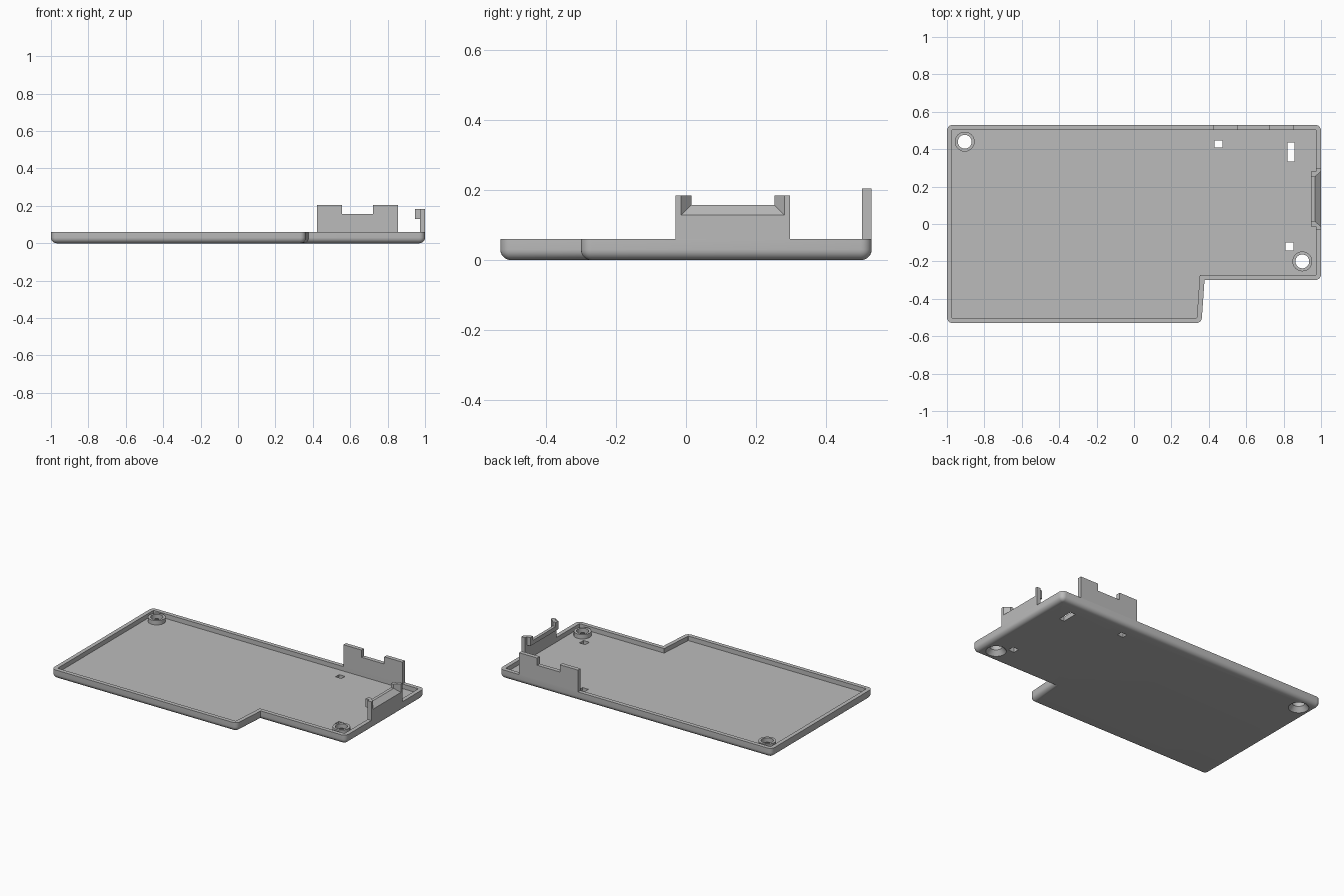
import bpy, bmesh, math
from mathutils import Vector

old = bpy.data.objects.get("Cube")
if old:
    bpy.data.objects.remove(old, do_unlink=True)

grey = bpy.data.materials.new("plain grey")
grey.use_nodes = True
COLOUR = (0.5, 0.5, 0.5, 1)
grey.diffuse_color = COLOUR
grey.node_tree.nodes["Principled BSDF"].inputs["Base Color"].default_value = COLOUR

WALL, FLOOR, RIM, ROUND = 0.027, 0.03, 0.06, 0.03


def loft(name, rings):
    """Closed solid through rings that share one vertex count."""
    bm = bmesh.new()
    loops = [[bm.verts.new(p) for p in ring] for ring in rings]
    n = len(loops[0])
    for a, b in zip(loops, loops[1:]):
        for i in range(n):
            j = (i + 1) % n
            bm.faces.new((a[i], a[j], b[j], b[i]))
    bm.faces.new(loops[0][::-1])
    bm.faces.new(loops[-1])
    bmesh.ops.recalc_face_normals(bm, faces=bm.faces)
    mesh = bpy.data.meshes.new(name)
    bm.to_mesh(mesh)
    bm.free()
    mesh.materials.append(grey)
    ob = bpy.data.objects.new(name, mesh)
    bpy.context.collection.objects.link(ob)
    return ob


def box(name, x0, x1, y0, y1, z0, z1):
    return loft(name, [[(x0, y0, z), (x1, y0, z), (x1, y1, z), (x0, y1, z)] for z in (z0, z1)])


def lathe(name, x, y, profile, sides=40):
    turns = [2 * math.pi * i / sides for i in range(sides)]
    return loft(name, [[(x + r * math.cos(t), y + r * math.sin(t), z) for t in turns] for r, z in profile])


def combine(target, tool, operation):
    """Apply a boolean and remove the tool."""
    mod = target.modifiers.new("bool", "BOOLEAN")
    mod.object, mod.operation, mod.solver = tool, operation, "EXACT"
    bpy.ops.object.select_all(action="DESELECT")
    bpy.context.view_layer.objects.active = target
    target.select_set(True)
    bpy.ops.object.modifier_apply(modifier=mod.name)
    bpy.data.objects.remove(tool, do_unlink=True)


OUTLINE = [Vector(p) for p in ((-1, -0.53), (0.361, -0.53), (0.377, -0.3), (1, -0.3), (1, 0.53), (-1, 0.53))]


def outline_ring(d, z, radius=0.031, steps=6):
    """Plan outline moved inward by d, with round outer corners."""
    ring = []
    for i, p in enumerate(OUTLINE):
        e0 = (p - OUTLINE[i - 1]).normalized()
        e1 = (OUTLINE[(i + 1) % len(OUTLINE)] - p).normalized()
        n0, n1 = Vector((e0.y, -e0.x)), Vector((e1.y, -e1.x))
        miter = (n0 + n1) / (1 + n0.dot(n1))
        if e0.cross(e1) < 0:
            q = p - miter * d
            ring.append((q.x, q.y, z))
            continue
        centre = p - miter * radius
        for k in range(steps + 1):
            q = centre + n0.slerp(n1, k / steps) * (radius - d)
            ring.append((q.x, q.y, z))
    return ring


# Tray: rounded underside, straight rim, hollow inside
arc = [k * math.pi / 12 for k in range(7)]
profile = [(ROUND * (1 - math.sin(a)), ROUND * (1 - math.cos(a))) for a in arc]
profile += [(0, RIM), (WALL, RIM), (WALL, FLOOR)]
tray = loft("tray", [outline_ring(d, z) for d, z in profile])

# Screw bosses with countersunk holes
for x, y in ((-0.905, 0.44), (0.9, -0.2)):
    combine(tray, lathe("boss", x, y, [(0.053, 0.02), (0.053, RIM - 0.001)]), "UNION")
    combine(tray, lathe("screw_hole", x, y, [(0.063, -0.002), (0.037, 0.03), (0.037, 0.1)]), "DIFFERENCE")

# Rectangular openings in the floor
for x0, x1, y0, y1 in ((0.43, 0.473, 0.41, 0.447), (0.82, 0.858, 0.333, 0.436), (0.81, 0.853, -0.142, -0.1)):
    combine(tray, box("slot", x0, x1, y0, y1, -0.1, 0.1), "DIFFERENCE")

# Notched tab on the back wall
tab = [(0.422, RIM), (0.855, RIM), (0.855, 0.205), (0.722, 0.205),
       (0.722, 0.157), (0.556, 0.157), (0.556, 0.205), (0.422, 0.205)]
back_tab = loft("back_tab", [[(x, y, z) for x, z in tab] for y in (0.53 - WALL, 0.53)])

# Port surround on the left wall, thickened inside, with a flared opening
port = box("port_surround", 1 - WALL, 1, -0.03, 0.297, RIM, 0.184)
combine(port, box("port_lip", 0.947, 0.985, -0.013, 0.28, 0.129, 0.184), "UNION")


def opening(x, grow):
    y0, y1, z0 = 0.015 - grow, 0.252 + grow, 0.157 - grow
    return [(x, y0, z0), (x, y1, z0), (x, y1, 0.3), (x, y0, 0.3)]


flare = loft("port_opening", [opening(0.9, 0), opening(0.967, 0), opening(1.0, 0.029), opening(1.011, 0.039)])
combine(port, flare, "DIFFERENCE")

# Smooth the rounded edges, keep the rest sharp
bpy.ops.object.select_all(action="DESELECT")
for ob in (tray, back_tab, port):
    ob.select_set(True)
bpy.context.view_layer.objects.active = tray
bpy.ops.object.shade_smooth_by_angle(angle=math.radians(30))
